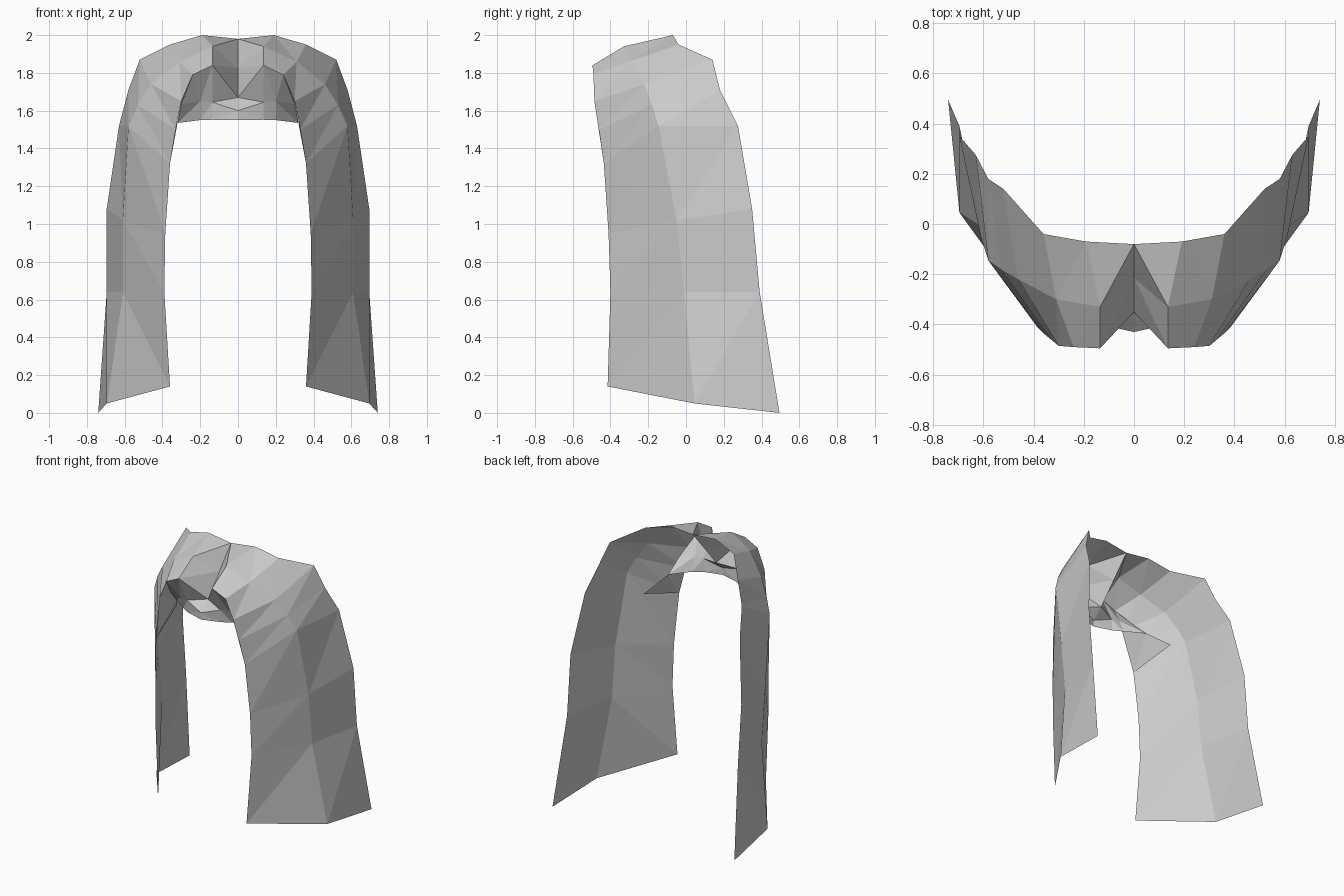
import bpy

if "Cube" in bpy.data.objects:
    bpy.data.objects.remove(bpy.data.objects["Cube"])

grey = bpy.data.materials.new("light_grey")
grey.diffuse_color = (0.6, 0.6, 0.6, 1)
grey.use_nodes = True
grey.node_tree.nodes["Principled BSDF"].inputs["Base Color"].default_value = grey.diffuse_color


def loft(name, rows, extra=()):
    """Sheet spanned between point rows, mirrored across x = 0."""
    n = len(rows[0])
    verts = [p for row in rows for p in row]
    faces = []
    for r in range(len(rows) - 1):
        for i in range(n - 1):
            a, b = r * n + i, (r + 1) * n + i
            faces += [(a, b, b + 1), (a, b + 1, a + 1)]
    for tri in extra:
        faces.append(tuple(range(len(verts), len(verts) + 3)))
        verts += tri
    mesh = bpy.data.meshes.new(name)
    mesh.from_pydata(verts, [], faces)
    mesh.materials.append(grey)
    obj = bpy.data.objects.new(name, mesh)
    bpy.context.collection.objects.link(obj)
    mirror = obj.modifiers.new("mirror", 'MIRROR')
    mirror.use_clip = True
    return obj


# Rows run from the centre of the crown down to the hem
back_edge = [(0, -.08, 1.98), (.19, -.07, 2.0), (.36, -.04, 1.95),
             (.52, .14, 1.87), (.58, .18, 1.71), (.63, .275, 1.52),
             (.695, .35, 1.08), (.695, .39, .64), (.74, .495, 0)]
ridge = [(0, -.215, 1.825), (.135, -.33, 1.94), (.31, -.30, 1.86),
         (.46, -.22, 1.74), (.53, -.18, 1.63), (.58, -.145, 1.52),
         (.61, -.05, 1.02), (.61, -.01, .64), (.695, .045, .05)]
front_edge = [(0, -.35, 1.67), (.135, -.495, 1.84), (.24, -.49, 1.79),
              (.30, -.485, 1.65), (.33, -.46, 1.50), (.36, -.435, 1.32),
              (.385, -.41, .95), (.39, -.40, .64), (.36, -.415, .14)]
loft("hood_drape", [back_edge, ridge, front_edge])

# Brow under the front edge, with a short band and a side flap inside the hood
brow_low = [(0, -.43, 1.60), (.135, -.40, 1.645), (.20, -.39, 1.65), (.30, -.35, 1.635)]
band_low = [(0, -.43, 1.55), (.135, -.39, 1.552), (.20, -.35, 1.55), (.32, -.25, 1.535)]
flap = [[front_edge[5], (.42, -.11, 1.42), band_low[3]],
        [front_edge[5], band_low[3], front_edge[3]],
        [front_edge[3], band_low[3], brow_low[3]]]
loft("brow_band", [front_edge[:4], brow_low, band_low], flap)
